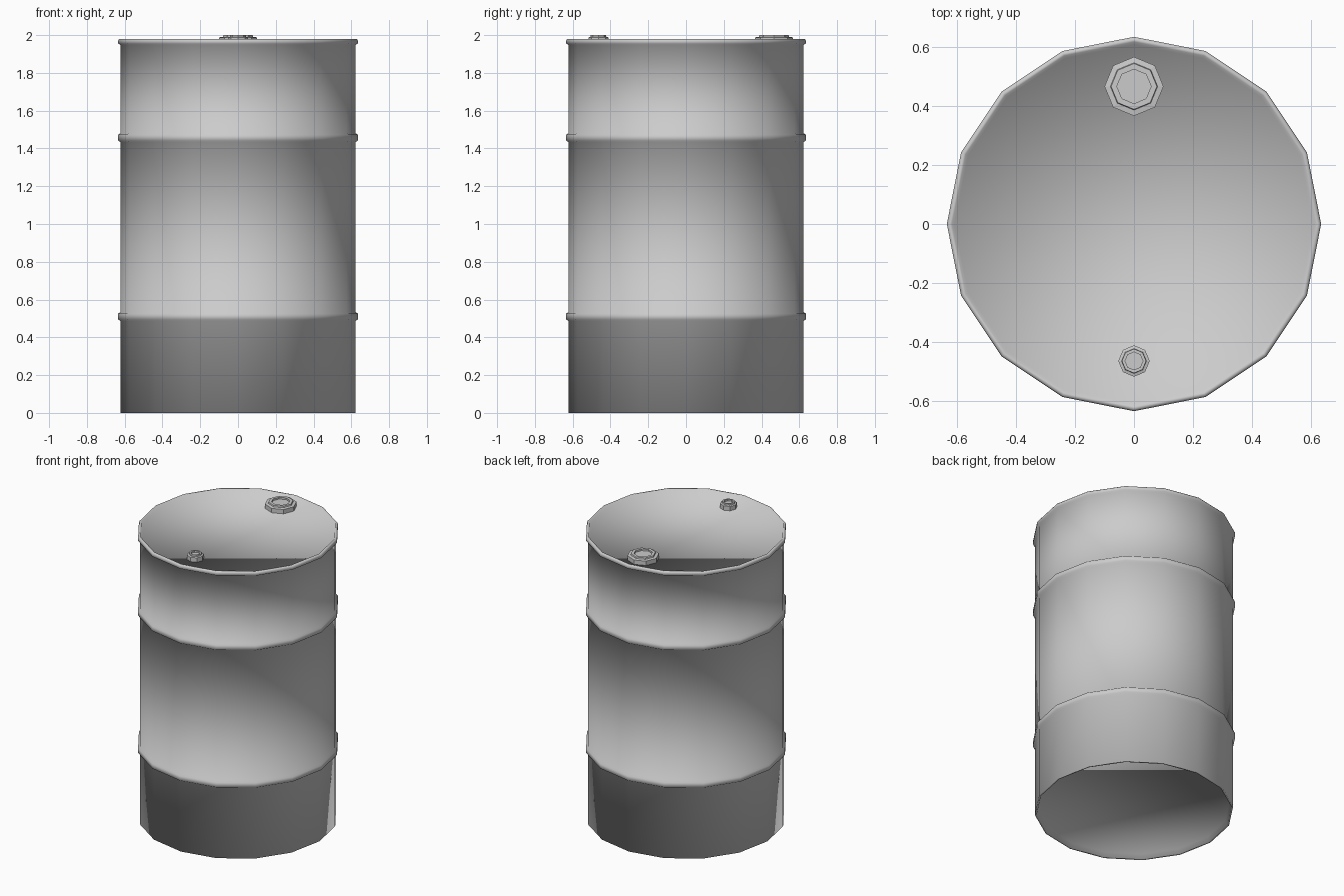
import bpy, bmesh, math

if "Cube" in bpy.data.objects:
    bpy.data.objects.remove(bpy.data.objects["Cube"])


def lathe(name, profile, sides, loc=(0, 0, 0), turn=0.0):
    """Revolve a (radius, z) profile and close both ends with flat polygons."""
    bm = bmesh.new()
    rings = []
    for r, z in profile:
        rings.append([bm.verts.new((r * math.cos(turn + 2 * math.pi * i / sides),
                                    r * math.sin(turn + 2 * math.pi * i / sides), z))
                      for i in range(sides)])
    for a, b in zip(rings, rings[1:]):
        for i in range(sides):
            j = (i + 1) % sides
            bm.faces.new((a[i], a[j], b[j], b[i]))
    bm.faces.new(rings[0][::-1])
    bm.faces.new(rings[-1])
    bmesh.ops.recalc_face_normals(bm, faces=bm.faces)
    mesh = bpy.data.meshes.new(name)
    bm.to_mesh(mesh)
    bm.free()
    ob = bpy.data.objects.new(name, mesh)
    ob.location = loc
    bpy.context.collection.objects.link(ob)
    return ob


R, RIB = 0.622, 0.634


def rib(z):
    return [(R, z - 0.024), (RIB, z - 0.016), (RIB, z + 0.016), (R, z + 0.024)]


# Drum shell: recessed bottom, two hoops, rolled top rim and sunken lid
profile = [(0.598, 0.03), (0.61, 0.0), (R, 0.0)]
profile += rib(0.51) + rib(1.457)
profile += [(R, 1.948), (RIB, 1.955), (RIB, 1.972), (0.628, 1.98),
            (0.617, 1.98), (0.608, 1.958)]
drum = lathe("drum_shell", profile, 16)
drum.data.shade_smooth()


# Bung caps: stepped octagons with a shallow socket
def cap(name, y, r0, r1, r2):
    lathe(name, [(r0, 1.95), (r0, 1.988), (r1, 1.991), (r1 * 0.97, 2.0),
                 (r2, 2.0), (r2, 1.988)], 8, (0, y, 0))


cap("large_bung_cap", 0.466, 0.1, 0.08, 0.058)
cap("small_bung_cap", -0.464, 0.053, 0.042, 0.03)
